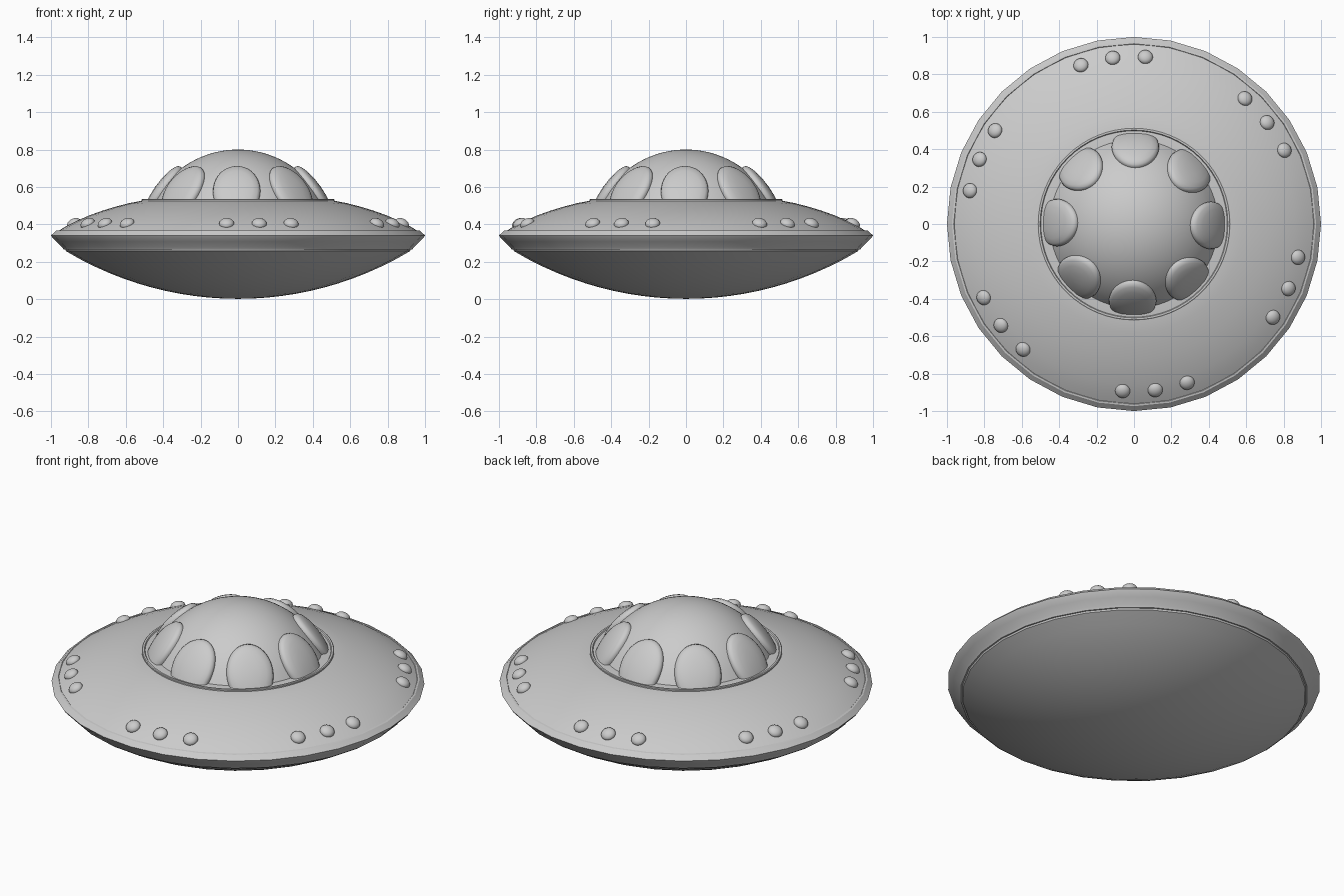
import bpy, bmesh, math
from mathutils import Matrix, Vector

if "Cube" in bpy.data.objects:
    bpy.data.objects.remove(bpy.data.objects["Cube"])


def finish(name, bm, angle=30):
    bmesh.ops.remove_doubles(bm, verts=bm.verts, dist=1e-5)
    bmesh.ops.recalc_face_normals(bm, faces=bm.faces)
    me = bpy.data.meshes.new(name)
    bm.to_mesh(me)
    bm.free()
    ob = bpy.data.objects.new(name, me)
    bpy.context.collection.objects.link(ob)
    bpy.ops.object.select_all(action='DESELECT')
    bpy.context.view_layer.objects.active = ob
    ob.select_set(True)
    bpy.ops.object.shade_smooth_by_angle(angle=math.radians(angle))
    return ob


def lathe(name, profile, sides, angle=30):
    """Revolve an (r, z) profile around the z axis."""
    bm = bmesh.new()
    vs = [bm.verts.new((r, 0, z)) for r, z in profile]
    es = [bm.edges.new(p) for p in zip(vs, vs[1:])]
    bmesh.ops.spin(bm, geom=vs + es, cent=(0, 0, 0), axis=(0, 0, 1),
                   angle=math.tau, steps=sides, use_merge=True)
    return finish(name, bm, angle)


def cap(radius, centre_z, r_max, steps, sign):
    """Spherical-cap profile running from the axis out to r_max."""
    return [(r, centre_z + sign * math.sqrt(radius**2 - r * r))
            for r in (r_max * i / steps for i in range(steps + 1))]


# Saucer hull: belly, angled rim, gently domed upper deck
lathe("lower_hull", cap(1.787, 1.789, 0.92, 12, -1), 32)
lathe("rim_band", [(0.92, 0.257), (0.924, 0.266), (0.932, 0.266), (0.94, 0.278),
                   (0.972, 0.308), (0.992, 0.329), (1.0, 0.341), (0.988, 0.352),
                   (0.974, 0.366), (0.964, 0.368), (0.958, 0.362)], 32)
lathe("upper_hull", [(0.965, 0.362), (0.92, 0.39), (0.86, 0.42), (0.79, 0.45),
                     (0.72, 0.475), (0.65, 0.496), (0.58, 0.514), (0.51, 0.527),
                     (0.44, 0.53)], 64)
lathe("dome_collar", [(0.516, 0.522), (0.516, 0.533), (0.512, 0.536),
                      (0.502, 0.536), (0.498, 0.53)], 64)

# Cabin dome
DOME_R, DOME_Z = 0.51, 0.29
lathe("cabin_dome", cap(DOME_R, DOME_Z, 0.452, 16, 1), 64)

# Eight oval windows: raised pillows that follow the dome surface
WINDOW_RINGS = [(0, 0.031), (0.35, 0.031), (0.65, 0.030), (0.85, 0.026),
                (0.95, 0.019), (1, 0.007), (1, -0.01)]
HALF_W, HALF_H, ELEV, SEG = 0.125, 0.165, math.radians(35), 40
for k in range(8):
    bm = bmesh.new()
    turn = Matrix.Rotation(math.radians(45 * k - 1), 3, 'Z')
    tilt = Matrix.Rotation(-ELEV, 3, 'Y')
    rings = []
    for rho, lift in WINDOW_RINGS:
        ring = []
        for j in range(SEG):
            t = math.tau * j / SEG
            y, z = rho * HALF_W * math.cos(t), rho * HALF_H * math.sin(t)
            d = Vector((math.sqrt(DOME_R**2 - y * y - z * z), y, z)).normalized()
            p = turn @ tilt @ (d * (DOME_R + lift))
            # trim the foot of the window at the deck
            ring.append(bm.verts.new((p.x, p.y, p.z + DOME_Z)))
        rings.append(ring)
    for a, b in zip(rings, rings[1:]):
        for j in range(SEG):
            n = (j + 1) % SEG
            bm.faces.new((a[j], a[n], b[n], b[j]))
    bmesh.ops.remove_doubles(bm, verts=bm.verts, dist=1e-5)
    bmesh.ops.bisect_plane(bm, geom=bm.verts[:] + bm.edges[:] + bm.faces[:],
                           plane_co=(0, 0, 0.528), plane_no=(0, 0, 1),
                           clear_inner=True)
    finish(f"window_{k + 1}", bm, 50)

# Six groups of three deck lights
for g in range(6):
    for i in (-1, 0, 1):
        a = math.radians(37.3 + 60 * g + 11.2 * i)
        bm = bmesh.new()
        m = (Matrix.Rotation(a, 4, 'Z') @ Matrix.Translation((0.895, 0, 0.404))
             @ Matrix.Rotation(math.radians(28), 4, 'Y')
             @ Matrix.Diagonal((0.04, 0.04, 0.027, 1)))
        bmesh.ops.create_uvsphere(bm, u_segments=20, v_segments=12, radius=1, matrix=m)
        finish(f"light_{g + 1}_{i + 2}", bm, 60)
